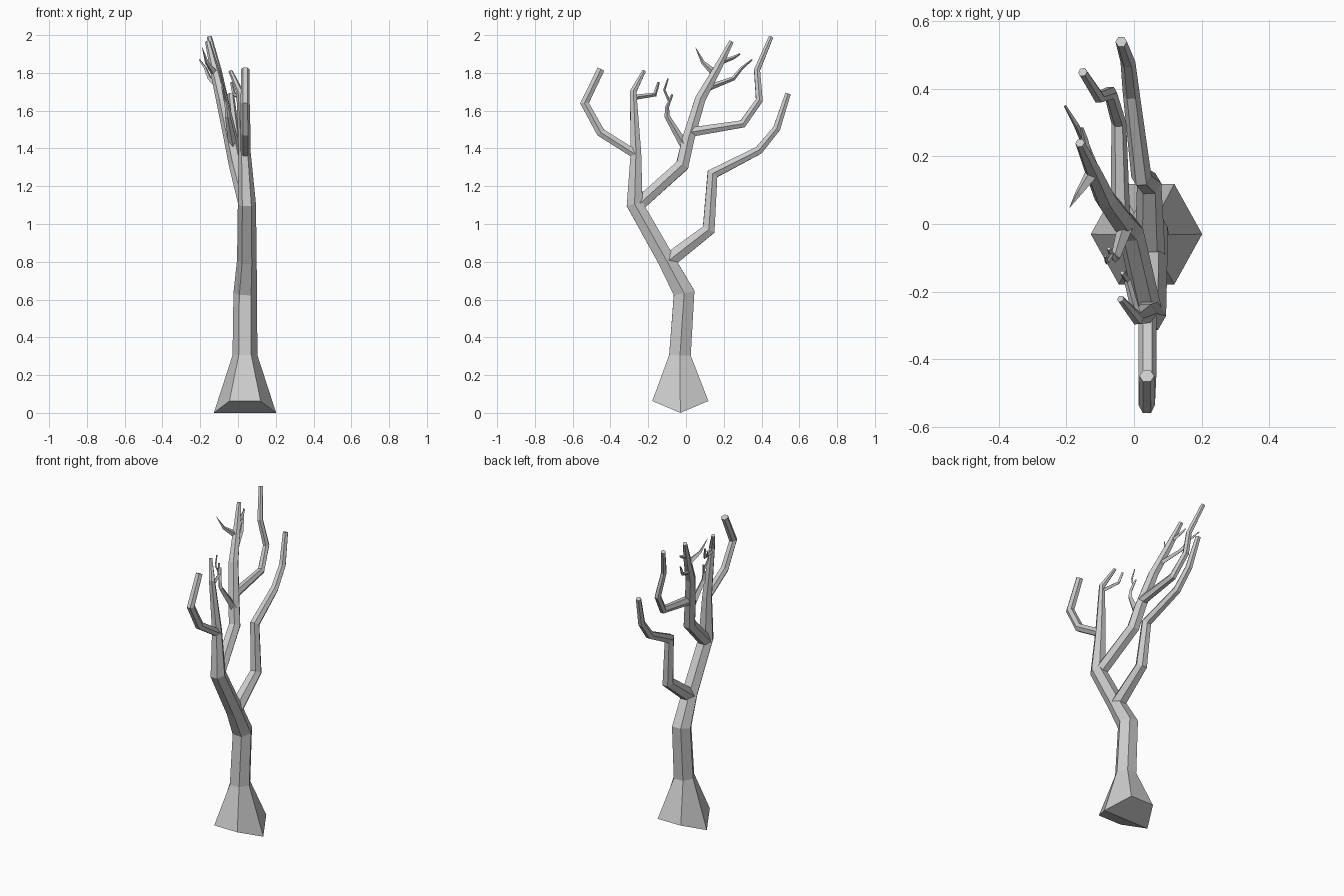
import bpy, bmesh, math
from mathutils import Vector


def limb(name, path, sides=6, root=False):
    """Sweep a faceted tube through (x, y, z, radius) points with mitred bends."""
    pts = [Vector(p[:3]) for p in path]
    bm = bmesh.new()
    rings = []
    for i, p in enumerate(pts):
        before = (p - pts[i - 1]).normalized() if i else None
        after = (pts[i + 1] - p).normalized() if i < len(pts) - 1 else None
        t = ((before or after) + (after or before)).normalized()
        miter = 1 / max(0.7, t.dot(after or before))
        if root and i == 0:
            t = Vector((0, 0, 1))
            miter = 1.04
        u = (Vector((1, 0, 0)) - t * t.x).normalized()
        v = t.cross(u)
        r = path[i][3]
        ring = []
        for k in range(sides):
            a = 2 * math.pi * k / sides
            ring.append(bm.verts.new(p + u * r * math.cos(a) + v * r * miter * math.sin(a)))
        rings.append(ring)
    for a, b in zip(rings, rings[1:]):
        for k in range(sides):
            j = (k + 1) % sides
            bm.faces.new((a[k], a[j], b[j], b[k]))
    # folded underside of the root flare
    if root:
        for k in (1, 2, 4, 5):
            rings[0][k].co.z = 0.063
    h = sides // 2
    for ring in (rings[0], rings[-1]):
        if sides == 6:
            bm.faces.new(ring[:h + 1])
            bm.faces.new(ring[h:] + ring[:1])
        else:
            bm.faces.new(ring)
    bmesh.ops.recalc_face_normals(bm, faces=bm.faces[:])
    me = bpy.data.meshes.new(name)
    bm.to_mesh(me)
    bm.free()
    ob = bpy.data.objects.new(name, me)
    bpy.context.collection.objects.link(ob)
    return ob


# trunk with root flare, continuing into the upright left leader
limb("trunk", [(0.037, -0.03, 0, 0.165), (0.037, -0.032, 0.305, 0.066),
               (0.038, -0.01, 0.635, 0.062), (0.047, -0.105, 0.81, 0.052),
               (0.047, -0.272, 1.105, 0.048), (0.035, -0.265, 1.38, 0.032),
               (0.01, -0.28, 1.70, 0.019), (-0.04, -0.222, 1.81, 0.011)], root=True)

# large limbs
limb("left_branch", [(0.04, -0.262, 1.365, 0.026), (0.04, -0.452, 1.485, 0.026),
                     (0.038, -0.537, 1.64, 0.024), (0.038, -0.45, 1.82, 0.022)])
limb("right_branch", [(0.047, -0.10, 0.80, 0.046), (0.045, 0.12, 0.97, 0.036),
                      (0.022, 0.14, 1.265, 0.030), (-0.008, 0.385, 1.39, 0.025),
                      (-0.018, 0.48, 1.505, 0.022), (-0.038, 0.54, 1.69, 0.017)])
limb("centre_branch", [(0.045, -0.265, 1.09, 0.040), (-0.01, -0.02, 1.31, 0.038),
                       (-0.038, 0.012, 1.45, 0.037), (-0.085, 0.075, 1.66, 0.032),
                       (-0.125, 0.165, 1.82, 0.024), (-0.16, 0.24, 1.965, 0.014)])
limb("upper_right_branch", [(-0.04, 0.015, 1.485, 0.029), (-0.045, 0.30, 1.53, 0.022),
                            (-0.07, 0.388, 1.655, 0.020), (-0.105, 0.376, 1.815, 0.018),
                            (-0.152, 0.45, 1.99, 0.014)])

# small twigs
twigs = {
    "leader_twig": [(0.01, -0.28, 1.67, 0.014), (-0.02, -0.165, 1.685, 0.010),
                    (-0.035, -0.145, 1.75, 0.007)],
    "inner_twig": [(-0.025, -0.005, 1.41, 0.024), (-0.055, -0.10, 1.57, 0.014),
                   (-0.06, -0.10, 1.62, 0.010), (-0.075, -0.073, 1.685, 0.006)],
    "inner_twig_fork": [(-0.066, -0.087, 1.645, 0.007), (-0.08, -0.115, 1.71, 0.006),
                        (-0.085, -0.095, 1.77, 0.004)],
    "crown_spike": [(-0.125, 0.15, 1.80, 0.020), (-0.165, 0.09, 1.855, 0.010),
                    (-0.19, 0.05, 1.935, 0.001)],
    "crown_long_twig": [(-0.10, 0.115, 1.72, 0.017), (-0.15, 0.25, 1.77, 0.011),
                        (-0.172, 0.295, 1.825, 0.008), (-0.204, 0.35, 1.87, 0.004)],
    "crown_short_twig": [(-0.135, 0.19, 1.86, 0.014), (-0.145, 0.25, 1.88, 0.009),
                         (-0.155, 0.285, 1.90, 0.005)],
}
for name, path in twigs.items():
    limb(name, path, sides=4)
